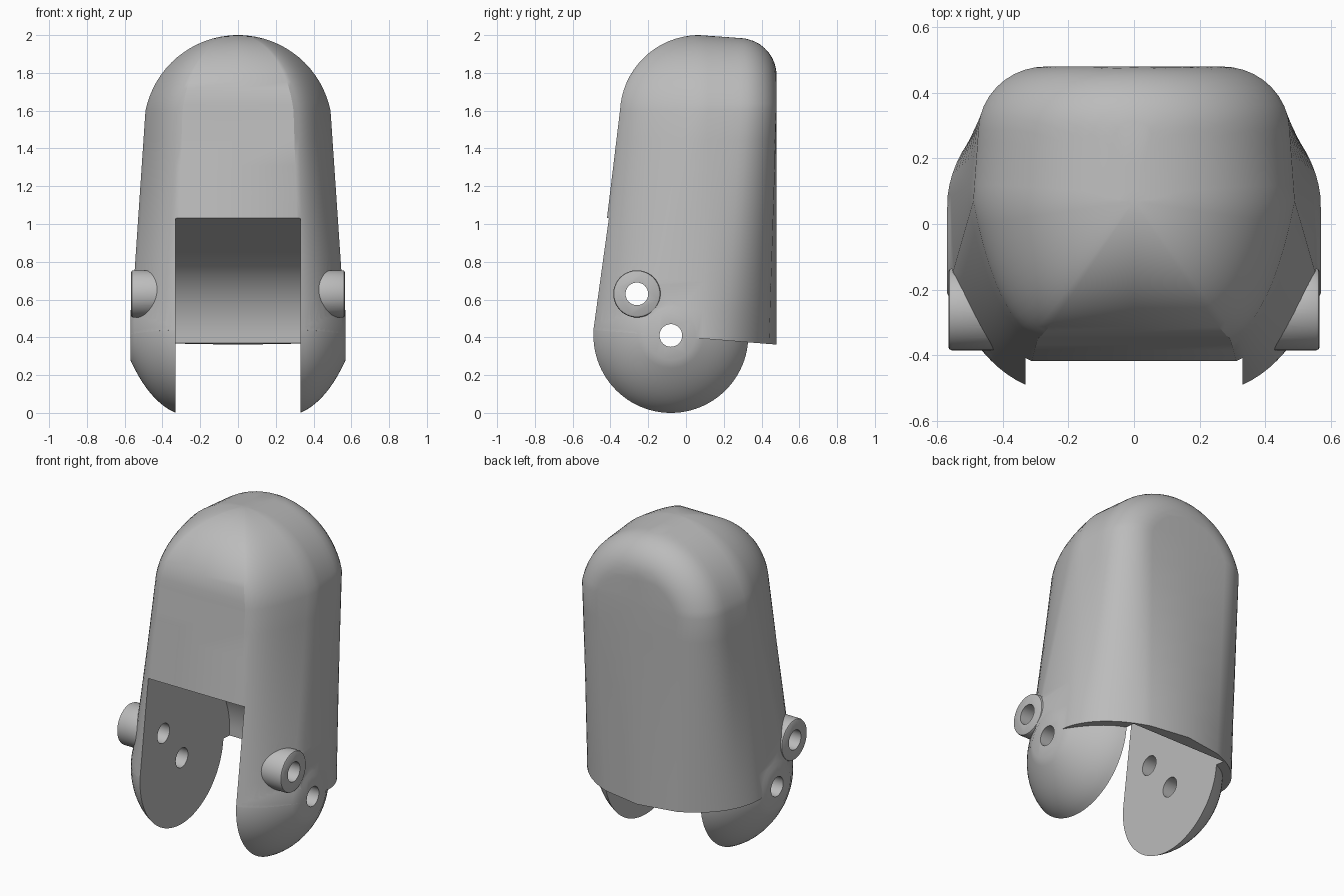
import bpy, bmesh
from math import sin, cos, pi, sqrt, radians

if "Cube" in bpy.data.objects:
    bpy.data.objects.remove(bpy.data.objects["Cube"], do_unlink=True)

grey = bpy.data.materials.new("plain_grey")
grey.use_nodes = True
grey.diffuse_color = (0.5, 0.5, 0.5, 1)
grey.node_tree.nodes["Principled BSDF"].inputs["Base Color"].default_value = (0.5, 0.5, 0.5, 1)


def skin(name, rings):
    """Closed solid through matching rings of points, capped at both ends."""
    bm = bmesh.new()
    vs = [[bm.verts.new(p) for p in ring] for ring in rings]
    n = len(rings[0])
    for a, b in zip(vs, vs[1:]):
        for i in range(n):
            j = (i + 1) % n
            bm.faces.new((a[i], a[j], b[j], b[i]))
    bm.faces.new(vs[0])
    bm.faces.new(vs[-1])
    bmesh.ops.remove_doubles(bm, verts=bm.verts, dist=0.0005)
    bmesh.ops.recalc_face_normals(bm, faces=bm.faces)
    mesh = bpy.data.meshes.new(name)
    bm.to_mesh(mesh)
    bm.free()
    mesh.materials.append(grey)
    ob = bpy.data.objects.new(name, mesh)
    bpy.context.collection.objects.link(ob)
    return ob


def turned(name, profile, y, z, n=64):
    """Solid turned around an axis along x; profile holds (x, radius)."""
    return skin(name, [[(x, y + r * cos(2 * pi * i / n), z + r * sin(2 * pi * i / n))
                        for i in range(n)] for x, r in profile])


def combine(target, tool, operation):
    mod = target.modifiers.new(operation.title(), 'BOOLEAN')
    mod.operation, mod.object, mod.solver = operation, tool, 'EXACT'
    bpy.context.view_layer.objects.active = target
    bpy.ops.object.modifier_apply(modifier=mod.name)
    bpy.data.objects.remove(tool, do_unlink=True)


def bezier(a, c, b, n=10):
    ts = [i / n for i in range(n + 1)]
    return [tuple((1 - t) ** 2 * p + 2 * t * (1 - t) * q + t * t * r
                  for p, q, r in zip(a, c, b)) for t in ts]


def mirrored(half):
    return half + [(-x, y, z) for x, y, z in reversed(half[1:-1])]


AXIS_Y, AXIS_Z = -0.08, 0.41
STEPS = 14
leg_corner = bezier((0.33, 0.41), (0.47, 0.35), (0.57, 0.13))


# Dome: arch swept front to back, with a round fillet at the back
def arch_radius(y):
    if y < 0.28:
        return 0.5 - 0.015 * (y - 0.07) / 0.21
    return 0.285 + sqrt(max(0, 0.2 ** 2 - (y - 0.28) ** 2))


def back_limit(h):
    lo, hi = 0.07, 0.48
    if arch_radius(hi) >= h:
        return hi
    for _ in range(40):
        mid = (lo + hi) / 2
        lo, hi = (mid, hi) if arch_radius(mid) > h else (lo, mid)
    return lo


def dome_half(z):
    h = z - 1.5
    w = sqrt(0.25 - h * h)
    d = sqrt(0.42 ** 2 - (z - 1.58) ** 2)
    pts = [(0, 0.07 - d, z)]
    pts += [(w * u, 0.07 - d * v, z) for u, v in bezier((0.6, 1), (0.86, 0.85), (1, 0))]
    end = back_limit(h)
    for i in range(1, STEPS + 1):
        y = 0.07 + (end - 0.07) * sin(i / STEPS * pi / 2)
        pts.append((sqrt(max(0, arch_radius(y) ** 2 - h * h)), y, z))
    return pts + [(0, end, z)]


# Lower section: round front corners, broad curved back
def base_half():
    pts = [(0, AXIS_Y - 0.41)] + [(x, AXIS_Y - r) for x, r in leg_corner]
    for i in range(1, STEPS + 1):
        a = radians(65) * i / STEPS
        pts.append((0.57 * cos(a), 0.05 + 0.43 * sin(a)))
    return [(x, y, 0.4 - 0.08 * y) for x, y in pts + [(0, 0.48)]]


low, high = base_half(), dome_half(1.6)
rings = []
for k in range(8):
    t = k / 8
    rings.append(mirrored([tuple(p + (q - p) * t for p, q in zip(a, b))
                           for a, b in zip(low, high)]))
for k in range(17):
    rings.append(mirrored(dome_half(1.6 + 0.3995 * sin(k / 16 * pi / 2))))
body = skin("fork_body", rings)

# Rounded leg ends, turned around the lower pivot
ends = [(-x, r) for x, r in reversed(leg_corner)] + leg_corner
combine(body, turned("leg_ends", ends, AXIS_Y, AXIS_Z, 96), 'UNION')

# Side bosses
for s in (-1, 1):
    profile = [(s * 0.36, 0.125), (s * 0.555, 0.125), (s * 0.562, 0.122), (s * 0.566, 0.115)]
    combine(body, turned("boss", profile, -0.26, 0.63), 'UNION')

# Slot between the legs: sloping ceiling running into a round back wall
slot = [(-1, 1.247), (-0.41, 1.03)]
for i in range(25):
    a = radians(70 * (1 - i / 24))
    slot.append((AXIS_Y + 0.47 * cos(a), AXIS_Z + 0.47 * sin(a)))
slot += [(0.39, -1), (-1, -1)]
combine(body, skin("slot_cutter", [[(x, y, z) for y, z in slot] for x in (-0.33, 0.33)]),
        'DIFFERENCE')

# Pin holes through both legs
for y, z in ((-0.26, 0.63), (AXIS_Y, AXIS_Z)):
    combine(body, turned("hole_cutter", [(-1, 0.06), (1, 0.06)], y, z, 32), 'DIFFERENCE')

bpy.ops.object.select_all(action='DESELECT')
body.select_set(True)
bpy.context.view_layer.objects.active = body
bpy.ops.object.shade_smooth_by_angle(angle=radians(30))
